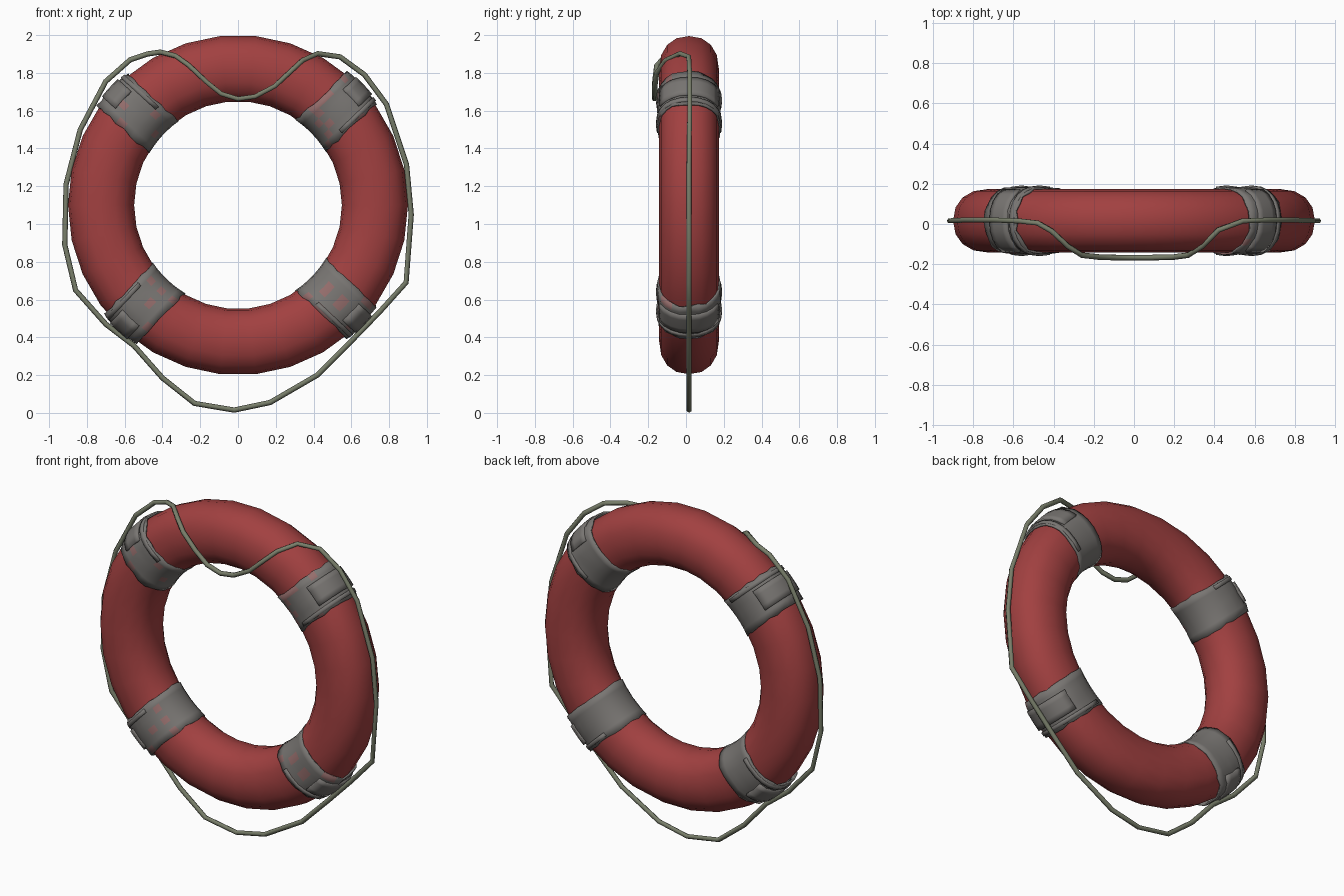
import bpy, bmesh, math, random

if "Cube" in bpy.data.objects:
    bpy.data.objects.remove(bpy.data.objects["Cube"])

random.seed(4)
CZ, CY = 1.10, 0.016          # ring centre
R, A, B = 0.725, 0.175, 0.158  # main radius, tube half width and half depth


def material(name, rgb):
    m = bpy.data.materials.new(name)
    m.diffuse_color = (*rgb, 1)
    m.use_nodes = True
    m.node_tree.nodes["Principled BSDF"].inputs["Base Color"].default_value = m.diffuse_color
    return m


RED = material("faded red", (0.36, 0.052, 0.052))
GREY = material("worn grey", (0.19, 0.18, 0.17))
PINK = material("worn pink", (0.30, 0.155, 0.15))
OLIVE = material("olive rope", (0.19, 0.21, 0.145))


def section(phi, off=0.0):
    """Slightly squared tube section: distance from ring axis, and y."""
    c, s = math.cos(phi), math.sin(phi)
    e = 0.9
    return (R + (A + off) * math.copysign(abs(c) ** e, c),
            CY + (B + off) * math.copysign(abs(s) ** e, s))


def place(r, ang, y):
    return (r * math.cos(ang), y, CZ + r * math.sin(ang))


def finish(name, bm, mats, angle=45):
    bmesh.ops.recalc_face_normals(bm, faces=bm.faces)
    me = bpy.data.meshes.new(name)
    bm.to_mesh(me)
    bm.free()
    ob = bpy.data.objects.new(name, me)
    bpy.context.collection.objects.link(ob)
    for m in mats:
        me.materials.append(m)
    bpy.ops.object.select_all(action='DESELECT')
    ob.select_set(True)
    bpy.context.view_layer.objects.active = ob
    bpy.ops.object.shade_smooth_by_angle(angle=math.radians(angle))
    return ob


def skin(bm, rows, close_u, close_v):
    """Quads over a grid of vertices."""
    n, m = len(rows), len(rows[0])
    for i in range(n if close_u else n - 1):
        for j in range(m if close_v else m - 1):
            a, b = (i + 1) % n, (j + 1) % m
            bm.faces.new((rows[i][j], rows[a][j], rows[a][b], rows[i][b]))


# buoyant ring
bm = bmesh.new()
rows = []
for i in range(30):
    ang = 2 * math.pi * i / 30
    row = []
    for j in range(16):
        r, y = section(2 * math.pi * j / 16)
        row.append(bm.verts.new(place(r, ang, y)))
    rows.append(row)
skin(bm, rows, True, True)
finish("buoy_ring", bm, [RED])


def wrap(name, centre, half, phis, closed, off, jitter, cols, thick, shift=0.0):
    """Strap of constant width around the tube at one place on the ring."""
    bm = bmesh.new()
    rows = []
    for p in phis:
        row = []
        for k in range(cols + 1):
            t = half * (2 * k / cols - 1)
            loose = 0.5 + 0.5 * math.cos(p)   # wrinkles mostly on the outside
            r, y = section(p, off + random.uniform(0, jitter) * loose)
            edge = random.uniform(-.006, .006) if jitter and k in (0, cols) else 0
            row.append(bm.verts.new(place(r, centre + math.asin((t + shift + edge) / r), y)))
        rows.append(row)
    skin(bm, rows, closed, False)
    # rubbed patches on the front of the bands
    if closed:
        for f in bm.faces:
            c = f.calc_center_median()
            if c.y < CY - 0.09 and random.random() < (0.28 if c.x > 0 else 0.1):
                f.material_index = 1
    ob = finish(name, bm, [GREY, PINK])
    sol = ob.modifiers.new("thickness", 'SOLIDIFY')
    sol.thickness, sol.offset = thick, -1


# four bands, each with raised strap patches on the outside
places = {"upper_right": 43.5, "upper_left": 137.5, "lower_left": 226.5, "lower_right": -43.5}
for label, deg in places.items():
    c = math.radians(deg)
    wrap("band_" + label, c, 0.115, [2 * math.pi * j / 24 for j in range(24)],
         True, 0.006, 0.012, 6, 0.01)
    wrap("strap_patch_" + label, c, 0.062, [math.radians(d) for d in range(-60, 61, 15)],
         False, 0.022, 0.0, 4, 0.02)
    wrap("strap_fold_" + label, c, 0.012, [math.radians(d) for d in range(-105, 106, 15)],
         False, 0.017, 0.0, 2, 0.016, shift=-0.09)

# grab rope
path = [(0, -.167, 1.662), (-.09, -.167, 1.69), (-.17, -.165, 1.755), (-.26, -.155, 1.84), (-.33, -.11, 1.89),
        (-.41, -.035, 1.91), (-.48, .005, 1.90), (-.57, .015, 1.87), (-.70, .02, 1.755),
        (-.835, .02, 1.50), (-.91, .016, 1.21), (-.917, .016, .89), (-.86, .016, .65),
        (-.70, .016, .47), (-.55, .016, .355), (-.40, .016, .185), (-.23, .016, .05),
        (-.02, .016, .015), (.17, .016, .055), (.42, .016, .20), (.59, .016, .37),
        (.75, .016, .535), (.89, .016, .69), (.917, .016, 1.05), (.892, .016, 1.315),
        (.785, .02, 1.635), (.67, .02, 1.79), (.54, .015, 1.885), (.42, -.03, 1.902),
        (.34, -.11, 1.865), (.27, -.155, 1.80), (.195, -.165, 1.73), (.09, -.167, 1.675)]
cu = bpy.data.curves.new("grab_rope", 'CURVE')
cu.dimensions = '3D'
cu.bevel_depth = 0.014
cu.bevel_resolution = 1
sp = cu.splines.new('POLY')
sp.points.add(len(path) - 1)
for pt, co in zip(sp.points, path):
    pt.co = (*co, 1)
sp.use_cyclic_u = True
cu.materials.append(OLIVE)
rope = bpy.data.objects.new("grab_rope", cu)
bpy.context.collection.objects.link(rope)
bpy.ops.object.select_all(action='DESELECT')
rope.select_set(True)
bpy.context.view_layer.objects.active = rope
bpy.ops.object.convert(target='MESH')
bpy.ops.object.shade_smooth_by_angle(angle=math.radians(65))
